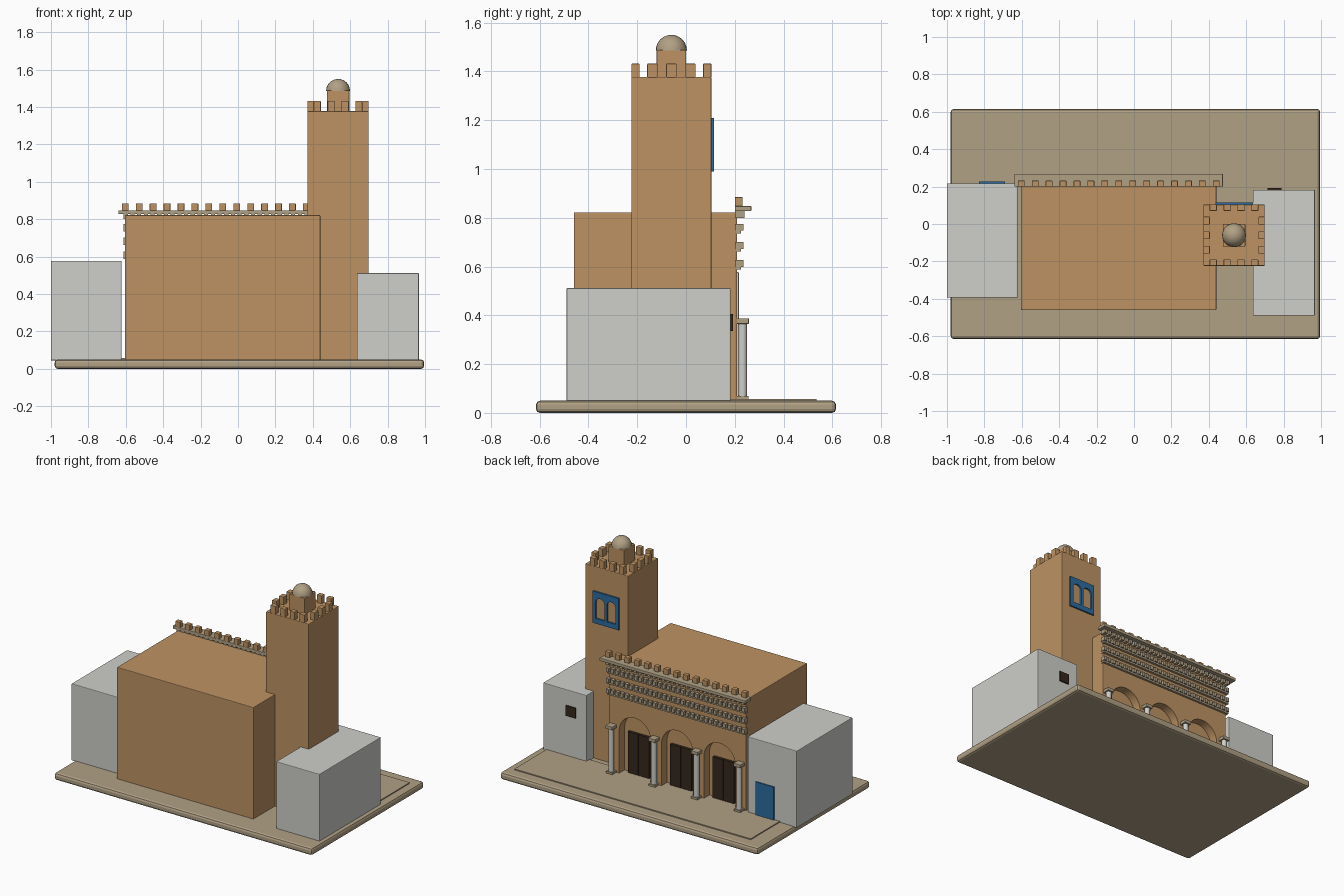
import bpy, bmesh, math
from mathutils import Matrix

cube = bpy.data.objects.get("Cube")
if cube:
    bpy.data.objects.remove(cube, do_unlink=True)


def material(name, r, g, b):
    m = bpy.data.materials.new(name)
    m.use_nodes = True
    m.diffuse_color = (r, g, b, 1)
    m.node_tree.nodes["Principled BSDF"].inputs["Base Color"].default_value = (r, g, b, 1)
    return m


SAND = material("sandstone", 0.51, 0.29, 0.125)
STONE = material("pale stone", 0.44, 0.355, 0.235)
WHITE = material("whitewash", 0.62, 0.62, 0.59)
BLUE = material("blue paint", 0.025, 0.15, 0.35)
DARK = material("dark wood", 0.035, 0.02, 0.012)


def finish(name, bm, mat):
    bmesh.ops.recalc_face_normals(bm, faces=bm.faces)
    me = bpy.data.meshes.new(name)
    bm.to_mesh(me)
    bm.free()
    me.materials.append(mat)
    ob = bpy.data.objects.new(name, me)
    bpy.context.scene.collection.objects.link(ob)
    return ob


def add_box(bm, x, y, z):
    size = [b - a for a, b in (x, y, z)]
    mid = [(a + b) / 2 for a, b in (x, y, z)]
    mat = Matrix.Translation(mid) @ Matrix.Diagonal((*size, 1))
    bmesh.ops.create_cube(bm, size=1, matrix=mat)


def boxes(name, specs, mat, bevel=0):
    """One object made of boxes, each given by its x, y and z range."""
    bm = bmesh.new()
    for s in specs:
        add_box(bm, *s)
    if bevel:
        bmesh.ops.bevel(bm, geom=bm.edges[:], offset=bevel, segments=2,
                        profile=0.5, affect='EDGES')
    return finish(name, bm, mat)


def around(c, half):
    return (c - half, c + half)


def cut_arches(target, centres, half, bottom, spring, y):
    """Cut round-topped openings that run along y."""
    for cx in centres:
        bm = bmesh.new()
        pts = [(cx - half, bottom), (cx + half, bottom)]
        pts += [(cx + half * math.cos(a), spring + half * math.sin(a))
                for a in (math.pi * i / 20 for i in range(21))]
        face = bm.faces.new([bm.verts.new((px, y[0], pz)) for px, pz in pts])
        ext = bmesh.ops.extrude_face_region(bm, geom=[face])
        moved = [v for v in ext["geom"] if isinstance(v, bmesh.types.BMVert)]
        bmesh.ops.translate(bm, verts=moved, vec=(0, y[1] - y[0], 0))
        cutter = finish("arch_cutter", bm, target.data.materials[0])
        cutter.hide_render = True
        mod = target.modifiers.new("arch", 'BOOLEAN')
        mod.operation, mod.solver, mod.object = 'DIFFERENCE', 'EXACT', cutter
        bpy.context.view_layer.objects.active = target
        bpy.ops.object.modifier_apply(modifier=mod.name)
        bpy.data.objects.remove(cutter, do_unlink=True)


# Ground plinth and raised forecourt
G = 0.053
boxes("plinth", [((-0.98, 0.995), (-0.615, 0.615), (0, 0.05))], STONE, 0.016)
boxes("forecourt", [((-0.87, 0.94), (0.15, 0.535), (0.04, 0.057))], STONE)

# Main hall with three arched recesses and double doors
ARCHES = [-0.405, -0.08, 0.245]
hall = boxes("hall", [((-0.605, 0.44), (-0.46, 0.21), (0.045, 0.822))], SAND, 0.004)
cut_arches(hall, ARCHES, 0.12, 0.02, 0.35, (0.15, 0.3))
leaves = [(around(c + s * 0.042, 0.04), (0.145, 0.17), (G, 0.34))
          for c in ARCHES for s in (-1, 1)]
boxes("hall_doors", leaves, DARK)

# Columns in front of the piers
COLS = [-0.57, -0.243, 0.083, 0.41]
bm = bmesh.new()
for c in COLS:
    bmesh.ops.create_cone(bm, cap_ends=True, segments=16, radius1=0.019, radius2=0.018,
                          depth=0.31, matrix=Matrix.Translation((c, 0.232, 0.215)))
shafts = finish("column_shafts", bm, WHITE)
boxes("column_bases", [(around(c, 0.024), around(0.232, 0.024), (0.05, 0.07)) for c in COLS], STONE)
boxes("column_capitals", [(around(c, 0.026), around(0.232, 0.026), (0.365, 0.388))
                          for c in COLS], STONE, 0.003)

# Decorative brick courses
strips, bricks = [], []
for z in (0.587, 0.661, 0.735):
    strips.append(((-0.613, 0.445), (0.2, 0.226), (z, z + 0.014)))
    bricks += [(around(-0.6 + i * 0.0358, 0.011), (0.2, 0.235), (z + 0.012, z + 0.04))
               for i in range(30)]
boxes("course_strips", strips, STONE)
boxes("course_bricks", bricks, STONE)
boxes("cornice_dentils", [(around(-0.6 + i * 0.0358, 0.011), (0.2, 0.24), (0.8, 0.83))
                          for i in range(30)], STONE)

# Cornice and its battlements
boxes("cornice", [((-0.64, 0.475), (0.2, 0.268), (0.827, 0.848))], STONE, 0.003)
boxes("hall_merlons", [(around(-0.603 + i * 0.0745, 0.018), (0.2, 0.232), (0.846, 0.885))
                       for i in range(15)], SAND, 0.003)

# Tower with battlements
TX, TY, TOP = 0.535, -0.06, 1.378
boxes("tower", [(around(TX, 0.164), around(TY, 0.164), (0.045, TOP))], SAND, 0.004)
merlons = []
for s in (-1, 1):
    for t in (-1.5, -0.5, 0.5, 1.5):
        merlons.append((around(TX + t * 0.074, 0.019), around(TY + s * 0.147, 0.017),
                        (TOP - 0.003, 1.432)))
    for t in (-1, 0, 1):
        merlons.append((around(TX + s * 0.147, 0.017), around(TY + t * 0.078, 0.021),
                        (TOP - 0.003, 1.432)))
boxes("tower_merlons", merlons, SAND, 0.003)

# Lantern and dome
boxes("lantern", [(around(TX, 0.06), around(TY, 0.06), (TOP - 0.01, 1.488))], SAND, 0.003)
bm = bmesh.new()
bmesh.ops.create_uvsphere(bm, u_segments=20, v_segments=12, radius=0.064)
bmesh.ops.bisect_plane(bm, geom=bm.verts[:] + bm.edges[:] + bm.faces[:],
                       plane_co=(0, 0, 0), plane_no=(0, 0, -1), clear_outer=True)
bmesh.ops.holes_fill(bm, edges=[e for e in bm.edges if e.is_boundary])
bmesh.ops.translate(bm, verts=bm.verts, vec=(TX, TY, 1.486))
dome = finish("dome", bm, STONE)

# Tower twin window
frame = boxes("tower_window_frame", [(around(TX, 0.1), (0.1, 0.115), (0.99, 1.21))], BLUE)
cut_arches(frame, [TX - 0.043, TX + 0.043], 0.034, 1.025, 1.135, (0.05, 0.2))

# Side houses with a door and a small window
boxes("right_house", [((-1.0, -0.623), (-0.393, 0.217), (0.045, 0.577))], WHITE, 0.004)
boxes("right_house_door", [((-0.83, -0.69), (0.21, 0.226), (0.05, 0.285))], BLUE)
boxes("left_house", [((0.635, 0.967), (-0.49, 0.183), (0.045, 0.512))], WHITE, 0.004)
boxes("left_house_window", [((0.713, 0.788), (0.175, 0.193), (0.335, 0.405))], DARK)

# Smooth shading on the round parts
for ob in (shafts, dome):
    bpy.ops.object.select_all(action='DESELECT')
    ob.select_set(True)
    bpy.context.view_layer.objects.active = ob
    bpy.ops.object.shade_smooth_by_angle(angle=math.radians(40))
